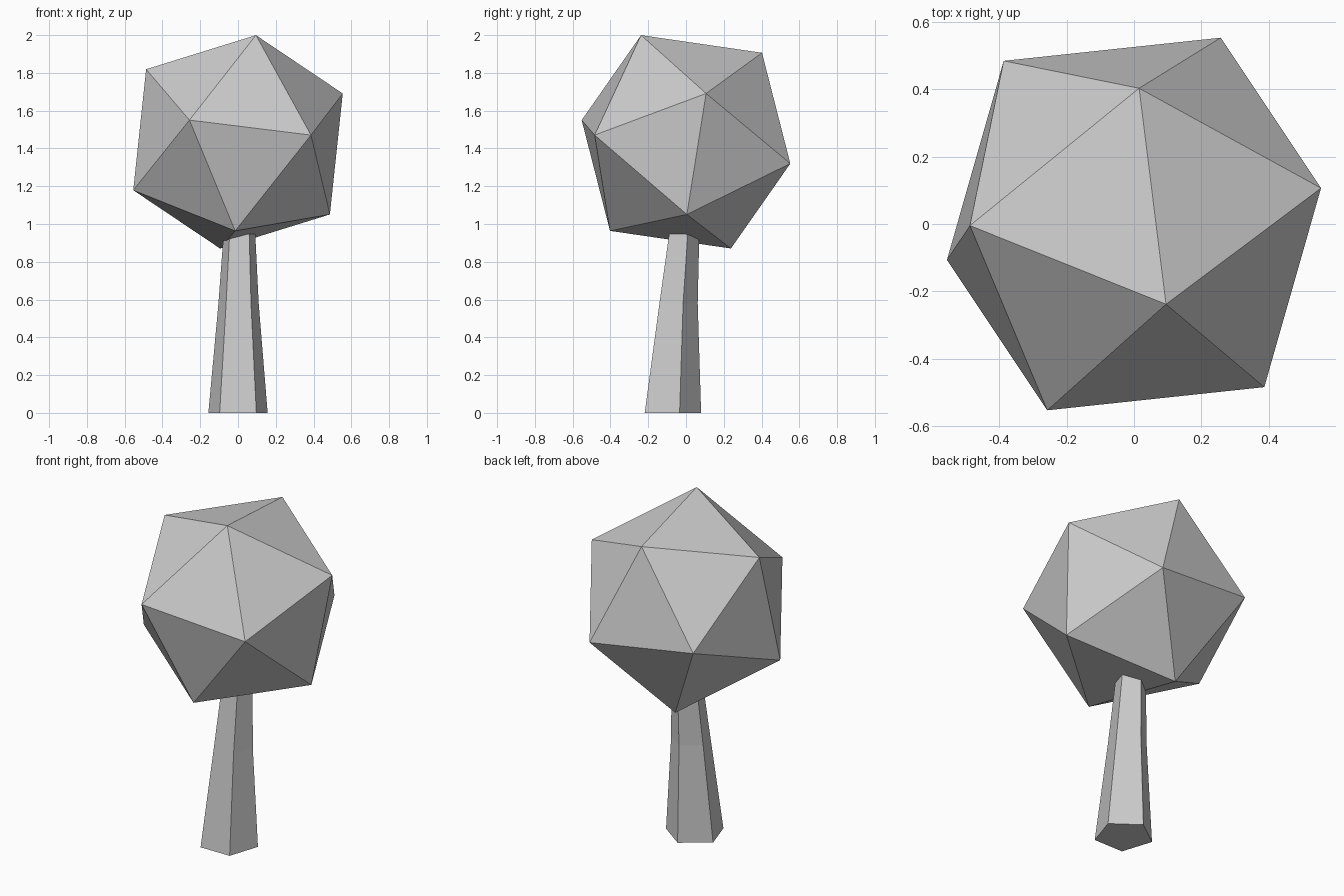
import bpy, bmesh, math
from mathutils import Matrix, Vector

if "Cube" in bpy.data.objects:
    bpy.data.objects.remove(bpy.data.objects["Cube"])


def add_object(name, bm):
    bmesh.ops.recalc_face_normals(bm, faces=bm.faces)
    mesh = bpy.data.meshes.new(name)
    bm.to_mesh(mesh)
    bm.free()
    obj = bpy.data.objects.new(name, mesh)
    bpy.context.collection.objects.link(obj)
    return obj


# Crown: a tilted icosahedron, aimed by its highest corner and one neighbour
top = Vector((0.095, -0.238, 0.565)).normalized()
side = Vector((0.55, 0.105, 0.255))
x_axis = (side - top * side.dot(top)).normalized()
y_axis = top.cross(x_axis)
rotation = Matrix((x_axis, y_axis, top)).transposed().to_4x4()

bm = bmesh.new()
bmesh.ops.create_icosphere(bm, subdivisions=1, radius=0.62)
bm.transform(Matrix.Translation((0, 0, 1.435)) @ rotation)
add_object("crown", bm)

# Trunk: tapering, leaning five-sided column that ends inside the crown
# Rings as (x, y, z, radius)
rings = [
    (0.0, -0.085, 0.0, 0.165),
    (0.003, -0.05, 0.58, 0.112),
    (0.01, 0.0, 1.15, 0.075),
]
SIDES = 5
bm = bmesh.new()
loops = []
for x, y, z, r in rings:
    angles = [math.pi / 2 + math.tau * i / SIDES for i in range(SIDES)]
    loops.append([bm.verts.new((x + r * math.cos(a), y + r * math.sin(a), z))
                  for a in angles])
for low, high in zip(loops, loops[1:]):
    for i in range(SIDES):
        j = (i + 1) % SIDES
        bm.faces.new((low[i], low[j], high[j], high[i]))
bm.faces.new(loops[0][::-1])
bm.faces.new(loops[-1])
add_object("trunk", bm)
